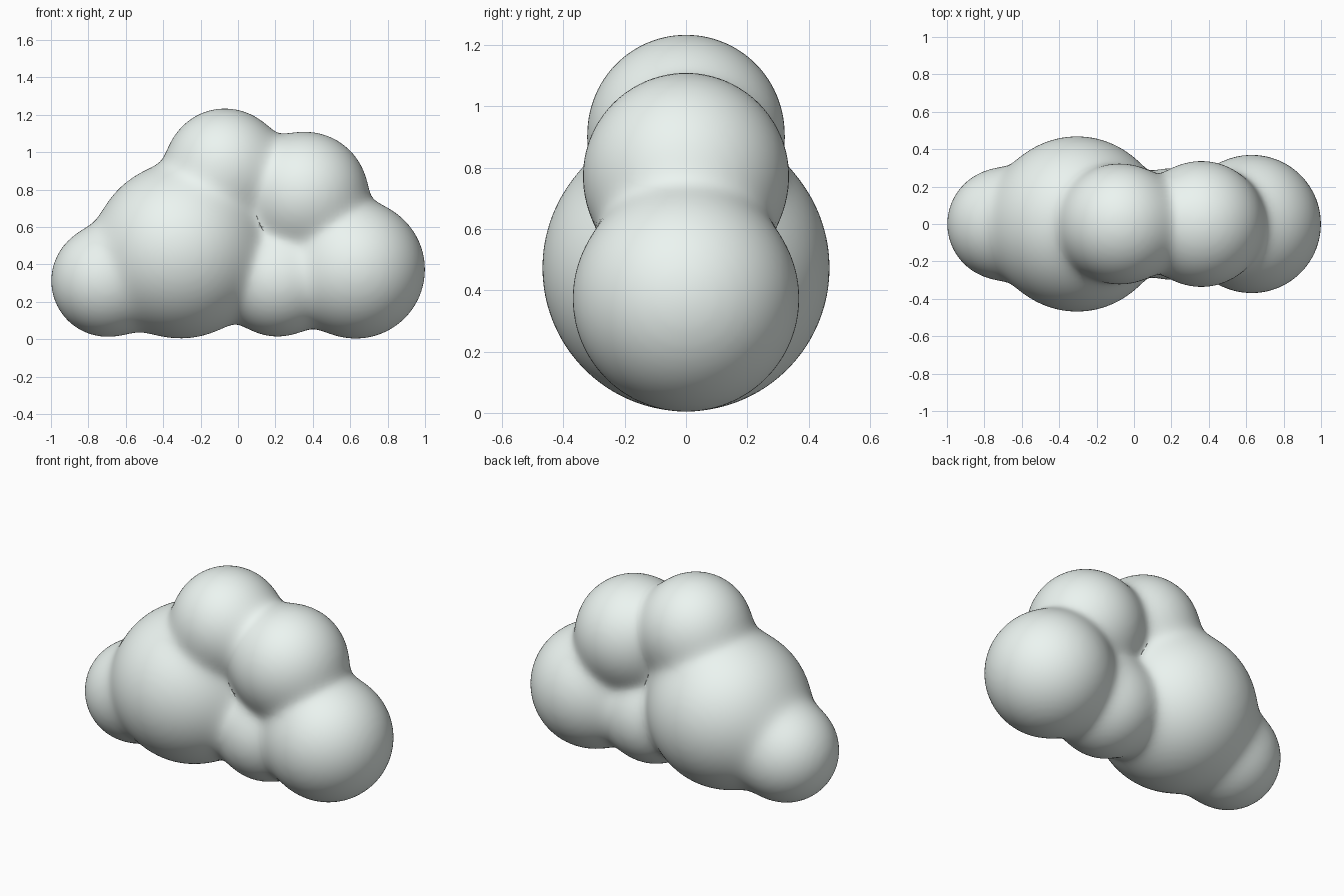
import bpy, bmesh, math
from mathutils import Vector, Matrix

if "Cube" in bpy.data.objects:
    bpy.data.objects.remove(bpy.data.objects["Cube"])

# cloud puffs: x, z, radius (all centred on y = 0)
PUFFS = [(-0.70, 0.312, 0.298), (-0.305, 0.473, 0.468), (-0.07, 0.912, 0.321),
         (0.36, 0.772, 0.336), (0.63, 0.373, 0.369), (0.21, 0.312, 0.297)]
BLEND = 0.036

# overlapping spheres
bm = bmesh.new()
for x, z, r in PUFFS:
    bmesh.ops.create_icosphere(bm, subdivisions=4, radius=r,
                               matrix=Matrix.Translation((x, 0, z)))
mesh = bpy.data.meshes.new("cloud")
bm.to_mesh(mesh)
bm.free()
cloud = bpy.data.objects.new("cloud", mesh)
bpy.context.collection.objects.link(cloud)
bpy.context.view_layer.objects.active = cloud
cloud.select_set(True)

# fuse into one skin
remesh = cloud.modifiers.new("fuse", 'REMESH')
remesh.mode = 'VOXEL'
remesh.voxel_size = 0.024
soften = cloud.modifiers.new("soften", 'SMOOTH')
soften.factor = 0.5
soften.iterations = 4
for m in ("fuse", "soften"):
    bpy.ops.object.modifier_apply(modifier=m)


# settle the skin on the smooth blend of all puffs
def settle(p):
    for _ in range(5):
        total, grad = 0.0, Vector()
        for x, z, r in PUFFS:
            d = p - Vector((x, 0, z))
            w = math.exp(min(50, -(d.length - r) / BLEND))
            total += w
            grad += d.normalized() * w
        grad /= total
        f = -BLEND * math.log(total)
        step = f / max(grad.length, 0.4)
        p = p - grad.normalized() * max(-0.04, min(0.04, step))
    return p


for v in cloud.data.vertices:
    v.co = settle(v.co.copy())
cloud.data.update()
bpy.ops.object.shade_smooth()

# pale cloud colour
pale = bpy.data.materials.new("pale_cloud")
pale.diffuse_color = (0.84, 0.91, 0.88, 1)
pale.use_nodes = True
pale.node_tree.nodes["Principled BSDF"].inputs["Base Color"].default_value = pale.diffuse_color
cloud.data.materials.clear()
cloud.data.materials.append(pale)
